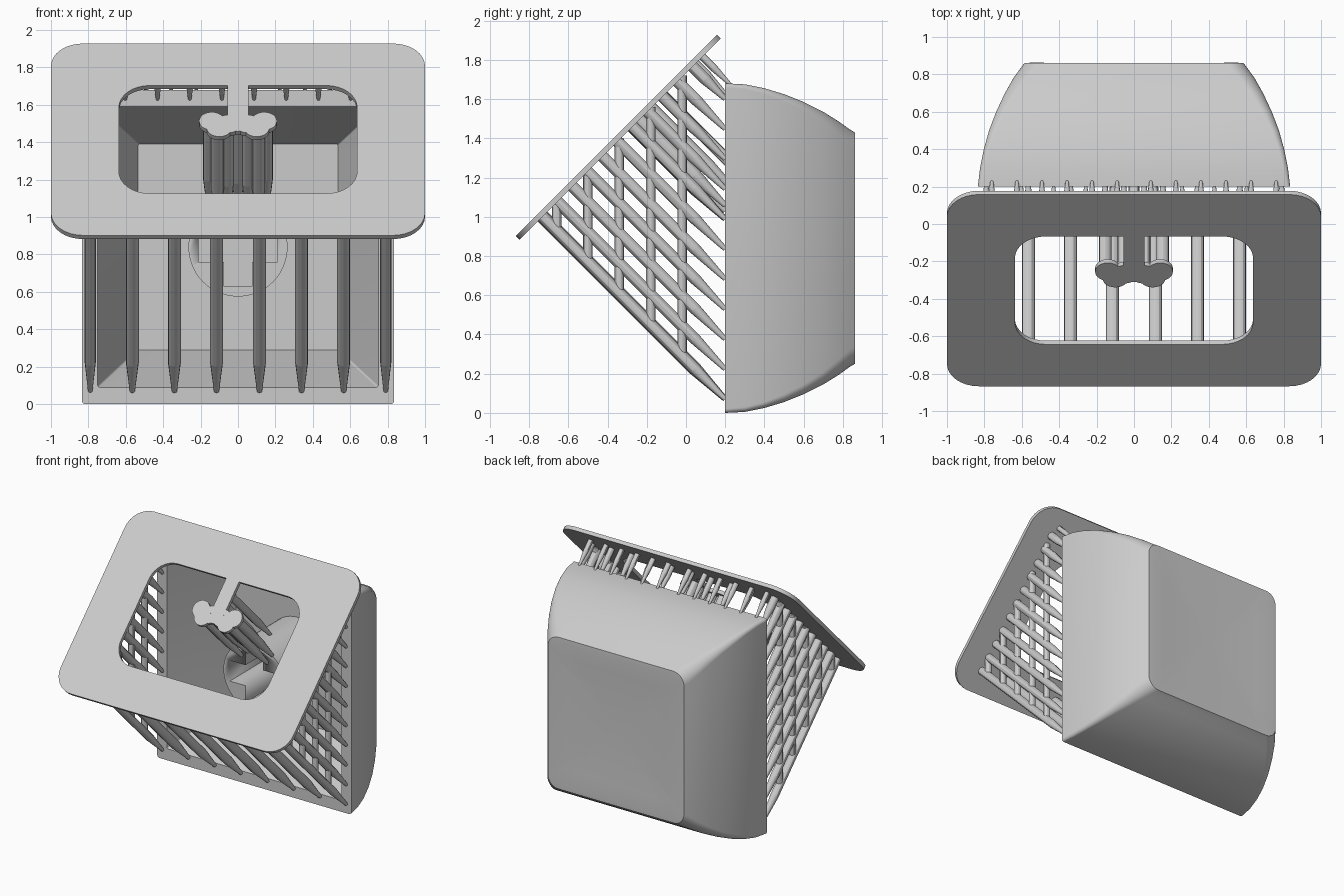
import bpy, bmesh
from math import sin, cos, pi, sqrt
from mathutils import Vector, Matrix

if "Cube" in bpy.data.objects:
    bpy.data.objects.remove(bpy.data.objects["Cube"])

grey = bpy.data.materials.new("light_grey")
grey.use_nodes = True
GREY = (0.6, 0.6, 0.6, 1)
grey.diffuse_color = GREY
grey.node_tree.nodes["Principled BSDF"].inputs["Base Color"].default_value = GREY

RIM_Y = 0.2      # plane of the open rim of the shell
MID_Z = 0.84     # height of the shell's centre
UNDER = 1.74     # the plate's underside lies on z = y + UNDER
SIDE_X = 0.79


def finish(name, bm):
    """Turn a bmesh into a named, shaded object."""
    bmesh.ops.recalc_face_normals(bm, faces=bm.faces)
    mesh = bpy.data.meshes.new(name)
    bm.to_mesh(mesh)
    bm.free()
    mesh.materials.append(grey)
    ob = bpy.data.objects.new(name, mesh)
    bpy.context.collection.objects.link(ob)
    bpy.ops.object.select_all(action='DESELECT')
    ob.select_set(True)
    bpy.context.view_layer.objects.active = ob
    bpy.ops.object.shade_smooth_by_angle(angle=pi / 6)
    return ob


def rounded(hx, hy, r, steps=8):
    """Points of a rounded rectangle around the origin."""
    pts = []
    for k, (sx, sy) in enumerate([(1, 1), (-1, 1), (-1, -1), (1, -1)]):
        for i in range(steps + 1):
            a = (k + i / steps) * pi / 2
            pts.append((sx * (hx - r) + r * cos(a), sy * (hy - r) + r * sin(a)))
    return pts


def loft(bm, rings, loop=False):
    """Bridge rings of equal length; fill the ends unless looped."""
    rows = [[bm.verts.new(p) for p in ring] for ring in rings]
    n = len(rows[0])
    pairs = list(zip(rows, rows[1:])) + ([(rows[-1], rows[0])] if loop else [])
    for a, b in pairs:
        for i in range(n):
            j = (i + 1) % n
            bm.faces.new((a[i], a[j], b[j], b[i]))
    if not loop:
        bm.faces.new(rows[0])
        bm.faces.new(rows[-1])


def rod(bm, start, end, r1, r2, sides=12):
    start, end = Vector(start), Vector(end)
    d = end - start
    m = Matrix.Translation((start + end) / 2) @ d.to_track_quat('Z', 'Y').to_matrix().to_4x4()
    bmesh.ops.create_cone(bm, cap_ends=True, segments=sides, radius1=r1,
                          radius2=r2, depth=d.length, matrix=m)


def support(bm, x, c, r, tip_y=RIM_Y):
    """Tapered rod square to the plate, along y + z = c, ending at tip_y."""
    y = (c - UNDER) / 2
    start, tip = Vector((x, y, c - y)), Vector((x, tip_y, c - tip_y))
    length = (tip - start).length
    neck = tip.lerp(start, min(0.22, length * 0.6) / length)
    rod(bm, start, neck, r, r)
    rod(bm, neck, tip, r, r * 0.4)


# Hollow shell: floor, inner walls, rim, bulging outer walls, dished end
def shell_ring(y, hx, hz, r, dish=0.0):
    return [(x, y + dish * (x * x + z * z), MID_Z + z) for x, z in rounded(hx, hz, r)]


bm = bmesh.new()
rings = [shell_ring(0.74, 0.535, 0.55, 0.01), shell_ring(RIM_Y, 0.75, 0.75, 0.01)]
for y, hx, hz, r in [(0.2, 0.835, 0.84, 0.02), (0.3, 0.823, 0.835, 0.025),
                     (0.4, 0.803, 0.815, 0.03), (0.5, 0.775, 0.785, 0.04),
                     (0.6, 0.737, 0.745, 0.05), (0.7, 0.69, 0.695, 0.065),
                     (0.78, 0.645, 0.645, 0.08), (0.835, 0.605, 0.605, 0.09)]:
    rings.append(shell_ring(y, hx, hz, r))
rings.append(shell_ring(0.843, 0.585, 0.59, 0.09, 0.03))
for s in (0.95, 0.75, 0.5, 0.25, 0.05):
    rings.append(shell_ring(0.846, 0.58 * s, 0.585 * s, 0.09 * s, 0.03))
loft(bm, rings)
finish("shell", bm)

# Round inner post with a cross-shaped socket
bm = bmesh.new()
rod(bm, (0, RIM_Y, MID_Z), (0, 0.78, MID_Z), 0.265, 0.265, 48)
post = finish("inner_post", bm)
for hx, hz in [(0.21, 0.08), (0.075, 0.21)]:
    bm = bmesh.new()
    bmesh.ops.create_cube(bm, size=1, matrix=Matrix.Translation((0, 0.35, MID_Z))
                          @ Matrix.Diagonal((2 * hx, 0.7, 2 * hz, 1)))
    cutter = finish("socket_cutter", bm)
    cutter.hide_render = True
    mod = post.modifiers.new("socket", 'BOOLEAN')
    mod.object, mod.solver = cutter, 'EXACT'
    bpy.context.view_layer.objects.active = post
    bpy.ops.object.modifier_apply(modifier=mod.name)
    bpy.data.objects.remove(cutter)

# Tilted plate with a rounded window
TILT = Matrix.Translation((0, -0.355, 1.415)) @ Matrix.Rotation(pi / 4, 4, 'X')
THICK = 0.028


def plate_ring(hx, hy, r, w):
    return [TILT @ Vector((x, y, w)) for x, y in rounded(hx, hy, r)]


bm = bmesh.new()
loft(bm, [plate_ring(1.0, 0.725, 0.17, 0), plate_ring(0.637, 0.408, 0.165, 0),
          plate_ring(0.637, 0.408, 0.165, -THICK), plate_ring(1.0, 0.725, 0.17, -THICK)],
     loop=True)
finish("plate", bm)

# Tongue reaching into the window, ending in a cluster of round pads
pads = [(0, 0.13), (0.05, 0.12), (0.1, 0.09), (0.14, 0.14)]
pads += [(-x, v) for x, v in pads[1:]]
bm = bmesh.new()
bmesh.ops.create_cube(bm, size=1, matrix=TILT @ Matrix.Translation((0, 0.275, -THICK / 2))
                      @ Matrix.Diagonal((0.11, 0.29, THICK, 1)))
for x, v in pads:
    rod(bm, TILT @ Vector((x, v, -THICK)), TILT @ Vector((x, v, -0.0005)), 0.068, 0.068, 24)
finish("tongue", bm)

# Supports from the pads to the post
bm = bmesh.new()
for x, v in pads:
    support(bm, x * 1.1, 2 * (1.415 + v / sqrt(2)) - 1.77, 0.034)
for c in (1.38, 1.5):
    support(bm, 0, c, 0.03, c - 1.1)
finish("post_supports", bm)

# Supports along the lower rim
bm = bmesh.new()
for x in (0.115, 0.34, 0.565):
    for s in (-1, 1):
        support(bm, s * x, 0.27, 0.035)
finish("lower_supports", bm)

# Side supports with upright braces
for s, side in [(1, "left"), (-1, "right")]:
    bm = bmesh.new()
    for k in range(11):
        support(bm, s * SIDE_X, 0.27 + 0.153 * k, 0.03)
    for k in range(5):
        y = -0.66 + 0.16 * k
        rod(bm, (s * SIDE_X, y, 0.27 - y), (s * SIDE_X, y, UNDER + y), 0.024, 0.024)
    finish(side + "_side_supports", bm)

# Two rows of short supports along the upper rim
bm = bmesh.new()
for s in (-1, 1):
    for k in range(6):
        support(bm, s * (0.09 + 0.134 * k), 1.9, 0.02, 0.23)
    for k in range(4):
        support(bm, s * (0.086 + 0.172 * k), 1.83, 0.022)
finish("upper_supports", bm)
